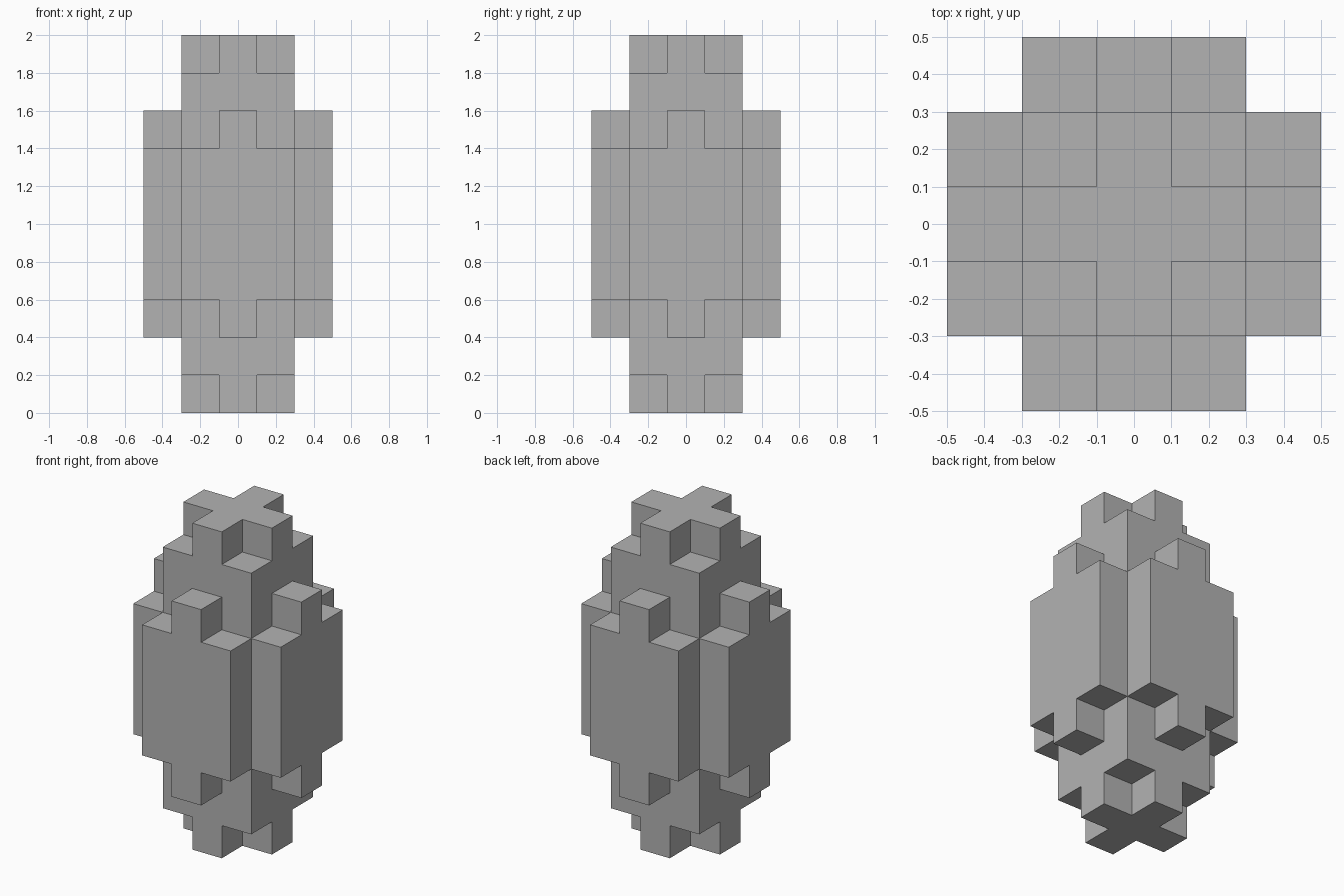
import bpy
import bmesh
from math import pi
from mathutils import Matrix, Vector

cube = bpy.data.objects.get("Cube")
if cube:
    bpy.data.objects.remove(cube, do_unlink=True)

U = 0.2  # edge of one block

grey = bpy.data.materials.new("plain_grey")
grey.use_nodes = True
colour = (0.45, 0.45, 0.45, 1)
grey.diffuse_color = colour
grey.node_tree.nodes["Principled BSDF"].inputs["Base Color"].default_value = colour


def prism(name, outline, depth, matrix):
    """Extrude a flat outline, given in blocks, along its local z."""
    bm = bmesh.new()
    face = bm.faces.new([bm.verts.new((x * U, y * U, 0)) for x, y in outline])
    grown = bmesh.ops.extrude_face_region(bm, geom=[face])["geom"]
    top = [v for v in grown if isinstance(v, bmesh.types.BMVert)]
    bmesh.ops.translate(bm, verts=top, vec=(0, 0, depth * U))
    bmesh.ops.recalc_face_normals(bm, faces=bm.faces)
    bm.transform(matrix)
    mesh = bpy.data.meshes.new(name)
    bm.to_mesh(mesh)
    bm.free()
    mesh.materials.append(grey)
    obj = bpy.data.objects.new(name, mesh)
    bpy.context.collection.objects.link(obj)


def plus(half_height):
    """Plus outline: three blocks wide, with a one-block tab at each end."""
    w, n, h = 1.5, 0.5, half_height
    quarter = [(w, h - 1), (n, h - 1), (n, h)]
    if h == w:
        quarter = [(w, n), (n, n), (n, w)]
    left = [(-x, y) for x, y in reversed(quarter)]
    upper = quarter + left
    return upper + [(-x, -y) for x, y in upper]


# Square central column
square = [(-1.5, -1.5), (1.5, -1.5), (1.5, 1.5), (-1.5, 1.5)]
prism("core_column", square, 8, Matrix.Translation((0, 0, U)))

# Cross-shaped caps at both ends
for name, z in (("bottom_cap", 0), ("top_cap", 9 * U)):
    prism(name, plus(1.5), 1, Matrix.Translation((0, 0, z)))

# Tabbed panel on each of the four sides
upright = Matrix.Rotation(pi / 2, 4, "X")
for i, side in enumerate(("front", "left", "back", "right")):
    place = Matrix.Translation(Vector((0, -1.5 * U, 5 * U))) @ upright
    prism(side + "_panel", plus(3), 1, Matrix.Rotation(i * pi / 2, 4, "Z") @ place)
